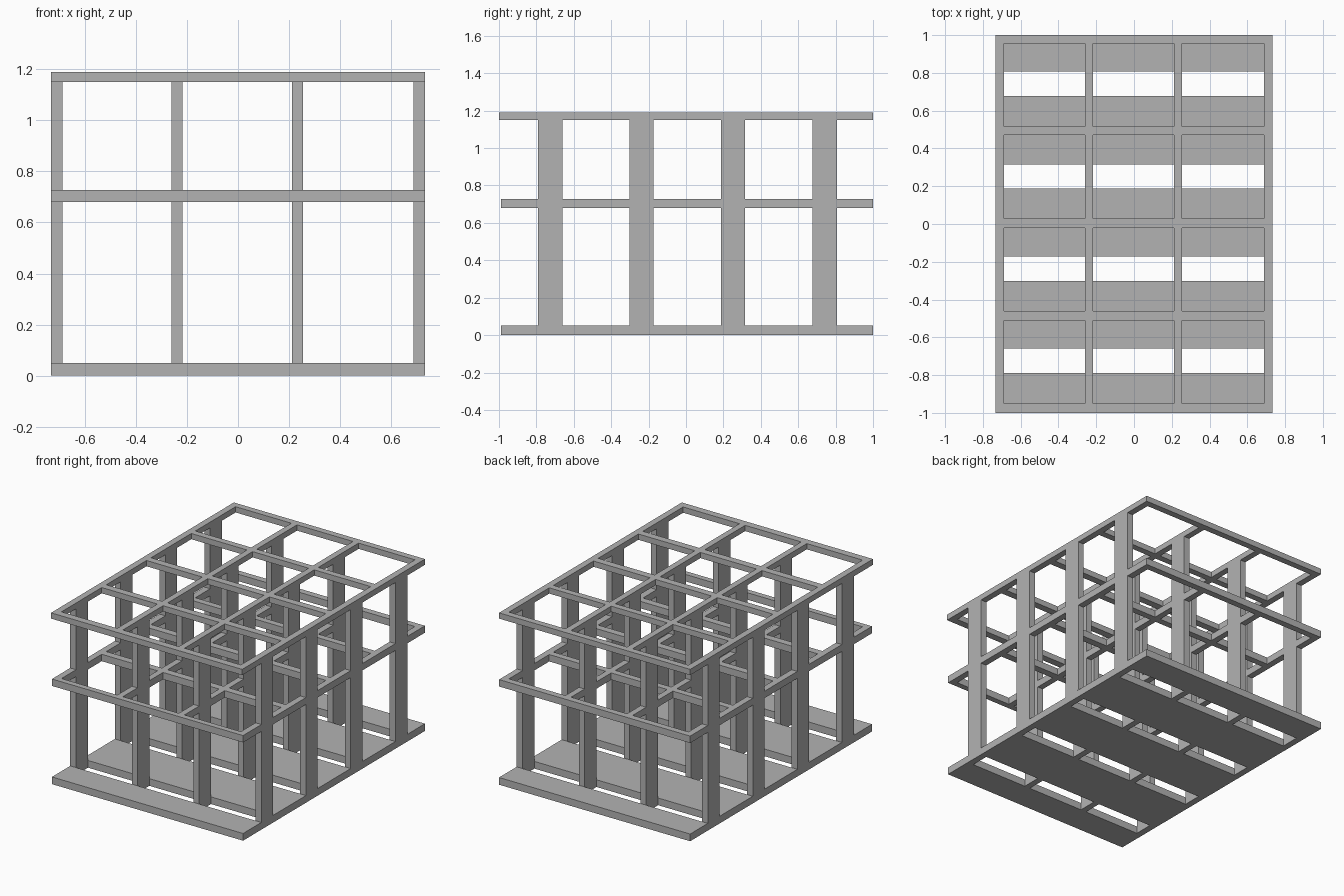
import bpy
import bmesh

cube = bpy.data.objects.get("Cube")
if cube:
    bpy.data.objects.remove(cube, do_unlink=True)

grey = bpy.data.materials.new("plain_grey")
grey.use_nodes = True
colour = (0.45, 0.45, 0.45, 1)
grey.diffuse_color = colour
grey.node_tree.nodes["Principled BSDF"].inputs["Base Color"].default_value = colour


def finish(bm, name):
    bmesh.ops.recalc_face_normals(bm, faces=bm.faces)
    mesh = bpy.data.meshes.new(name)
    bm.to_mesh(mesh)
    bm.free()
    mesh.materials.append(grey)
    obj = bpy.data.objects.new(name, mesh)
    bpy.context.collection.objects.link(obj)


def lattice(name, xs, ys, z0, z1):
    """Plate cut by a grid of lines; every second cell both ways is open."""
    bm = bmesh.new()
    grid = [[bm.verts.new((x, y, z0)) for y in ys] for x in xs]
    for i in range(len(xs) - 1):
        for j in range(len(ys) - 1):
            if i % 2 == 0 or j % 2 == 0:
                bm.faces.new((grid[i][j], grid[i + 1][j],
                              grid[i + 1][j + 1], grid[i][j + 1]))
    result = bmesh.ops.extrude_face_region(bm, geom=bm.faces[:], use_keep_orig=True)
    top = [v for v in result["geom"] if isinstance(v, bmesh.types.BMVert)]
    bmesh.ops.translate(bm, verts=top, vec=(0, 0, z1 - z0))
    finish(bm, name)


def box(name, x0, x1, y0, y1, z0, z1):
    bm = bmesh.new()
    bmesh.ops.create_cube(bm, size=1)
    for v in bm.verts:
        v.co = (x1 if v.co.x > 0 else x0,
                y1 if v.co.y > 0 else y0,
                z1 if v.co.z > 0 else z0)
    finish(bm, name)


# Grid lines shared by the three levels
xs = [-0.732, -0.687, -0.26, -0.217, 0.212, 0.255, 0.687, 0.732]
beam_ys = [-0.95, -0.51, -0.46, -0.02, 0.03, 0.47, 0.515, 0.955]
slot_ys = [-0.79, -0.66, -0.302, -0.173, 0.187, 0.315, 0.677, 0.807]

# Floor slab with slots, then the two beam frames
lattice("floor_slab", xs, [-0.99] + slot_ys + [1], 0, 0.05)
lattice("middle_frame", xs, [-0.99] + beam_ys + [1], 0.68, 0.728)
lattice("roof_frame", xs, [-1] + beam_ys + [1], 1.15, 1.19)

# Columns stand between the slots on both storeys
for storey, (z0, z1) in {"lower": (0.05, 0.68), "upper": (0.728, 1.15)}.items():
    for i in range(0, len(xs), 2):
        for j in range(0, len(slot_ys), 2):
            box(f"{storey}_column_{i // 2 + 1}_{j // 2 + 1}",
                xs[i], xs[i + 1], slot_ys[j], slot_ys[j + 1], z0, z1)
